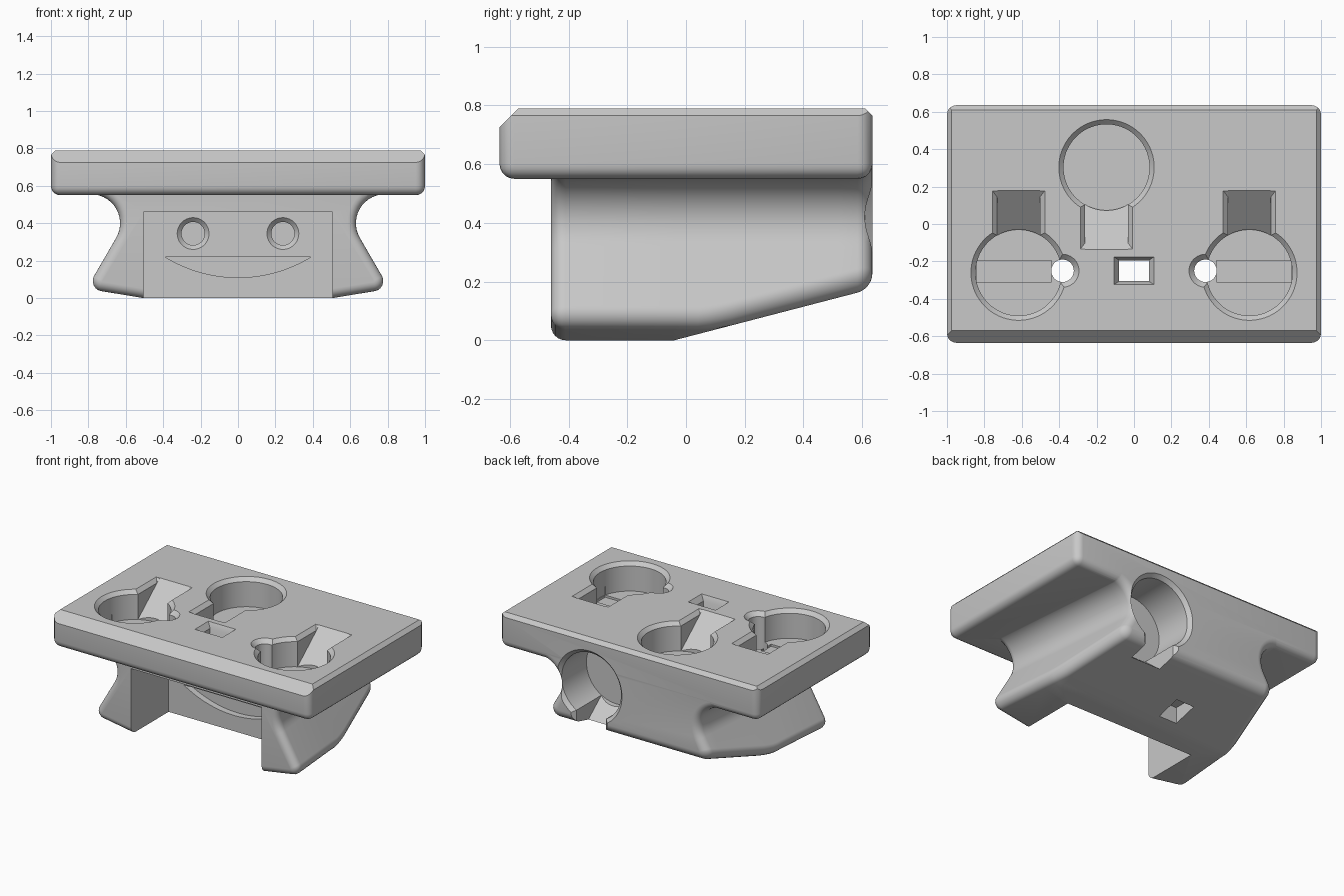
import bpy, bmesh
from math import sin, cos, pi, radians, sqrt, tan
from mathutils import Matrix, Vector

cube = bpy.data.objects.get("Cube")
if cube:
    bpy.data.objects.remove(cube)

grey = bpy.data.materials.new("plain grey")
grey.use_nodes = True
colour = (0.58, 0.58, 0.58, 1)
grey.diffuse_color = colour
grey.node_tree.nodes["Principled BSDF"].inputs["Base Color"].default_value = colour


def finish(name, bm):
    bmesh.ops.recalc_face_normals(bm, faces=bm.faces)
    mesh = bpy.data.meshes.new(name)
    bm.to_mesh(mesh)
    bm.free()
    mesh.materials.append(grey)
    obj = bpy.data.objects.new(name, mesh)
    bpy.context.collection.objects.link(obj)
    return obj


def box(low, high):
    bm = bmesh.new()
    bmesh.ops.create_cube(bm, size=1)
    low, high = Vector(low), Vector(high)
    for v in bm.verts:
        v.co = (low + high) / 2 + v.co * (high - low)
    return bm


def loft(sections, matrix=Matrix()):
    """Skin a list of equally long closed outlines and cap both ends."""
    bm = bmesh.new()
    loops = [[bm.verts.new(p) for p in s] for s in sections]
    n = len(loops[0])
    for a, b in zip(loops, loops[1:]):
        for i in range(n):
            j = (i + 1) % n
            bm.faces.new((a[i], a[j], b[j], b[i]))
    bm.faces.new(loops[0])
    bm.faces.new(loops[-1])
    bm.transform(matrix)
    return bm


def turned(rings, matrix, sides):
    """Solid of revolution from (radius, height) pairs."""
    angles = [2 * pi * (i + 0.5) / sides for i in range(sides)]
    return loft([[(r * cos(t), r * sin(t), z) for t in angles] for r, z in rings], matrix)


def frame(origin, up, forward):
    z, y = Vector(up), Vector(forward)
    rot = Matrix((y.cross(z), y, z)).transposed().to_4x4()
    return Matrix.Translation(origin) @ rot


def slice_off(bm, point, normal):
    geom = bm.verts[:] + bm.edges[:] + bm.faces[:]
    bmesh.ops.bisect_plane(bm, geom=geom, plane_co=point, plane_no=normal, clear_outer=True)
    bmesh.ops.holes_fill(bm, edges=[e for e in bm.edges if e.is_boundary])
    bmesh.ops.recalc_face_normals(bm, faces=bm.faces)


def boolean(target, other, operation):
    mod = target.modifiers.new("join", 'BOOLEAN')
    mod.operation = operation
    mod.solver = 'EXACT'
    mod.object = other
    bpy.ops.object.select_all(action='DESELECT')
    bpy.context.view_layer.objects.active = target
    target.select_set(True)
    bpy.ops.object.modifier_apply(modifier=mod.name)
    bpy.data.objects.remove(other)


# Top plate: rounded sides and underside, chamfered top, larger chamfer in front
TOP, BACK, UNDER = 0.79, 0.635, 0.55
bm = box((-1, -BACK, UNDER), (1, BACK, TOP))
low_edges = [e for e in bm.edges if min(v.co.z for v in e.verts) < 0.6]
bmesh.ops.bevel(bm, geom=low_edges, offset=0.05, offset_type='OFFSET', segments=5,
                profile=0.5, affect='EDGES', clamp_overlap=True)
for point, normal in [((0, BACK, TOP - 0.025), (0, 1, 1)), ((1, 0, TOP - 0.025), (1, 0, 1)),
                      ((-1, 0, TOP - 0.025), (-1, 0, 1)), ((0, -BACK, TOP - 0.065), (0, -1, 1))]:
    slice_off(bm, point, normal)
body = finish("holder_body", bm)


# Base cross-section: flared foot with a rounded toe, and a concave grip above
def fillet(corner, before, after, radius, steps=8):
    d1, d2 = (before - corner).normalized(), (after - corner).normalized()
    half = d1.angle(d2) / 2
    centre = corner + (d1 + d2).normalized() * radius / sin(half)
    a = corner + d1 * radius / tan(half) - centre
    b = corner + d2 * radius / tan(half) - centre
    return [centre + a.lerp(b, i / steps).normalized() * radius for i in range(steps + 1)]


def outline(floor, narrowing):
    arc = []
    for i in range(15):
        t = radians(211 - 121 * i / 14)
        arc.append(Vector((0.79 - narrowing + 0.155 * cos(t), 0.4 + 0.155 * sin(t))))
    toe_z = max(floor, 0.05)
    toe = Vector((arc[0].x + 0.58 * (arc[0].y - toe_z), toe_z))
    flat = Vector((min(0.505 + floor / 0.17, toe.x - 0.12), floor))
    side = [flat] + fillet(toe, flat, arc[0], 0.055) + arc
    side += [Vector((0.85, 0.555)), Vector((0.85, 0.7))]
    return side + [Vector((-p.x, p.y)) for p in reversed(side)]


def inset(points, amount):
    result = []
    for i, p in enumerate(points):
        d1 = (p - points[i - 1]).normalized()
        d2 = (points[(i + 1) % len(points)] - p).normalized()
        n1, n2 = Vector((-d1.y, d1.x)), Vector((-d2.y, d2.x))
        result.append(p + (n1 + n2) * amount / (1 + n1.dot(n2)))
    return result


# Base: sections narrowing to the back, with rounded ends and a rising underside
FRONT, REAR, ROUND = -0.46, BACK - 0.0005, 0.05
ends = [(ROUND * (1 - cos(a)), ROUND * (1 - sin(a))) for a in [radians(15 * i) for i in range(7)]]
stations = [(FRONT + d, shrink) for d, shrink in ends] + [(-0.04, 0)]
stations += [(0.04 * i, 0) for i in range(1, 14)]
stations += [(REAR - d, shrink) for d, shrink in reversed(ends)]
sections = []
for y, shrink in stations:
    narrowing = 0.1 * (y - FRONT) / (REAR - FRONT)
    shape = inset(outline(max(0, (y + 0.04) * 0.26), narrowing), shrink)
    sections.append([(p.x, y, p.y) for p in shape])
boolean(body, finish("base", loft(sections)), 'UNION')


def cut(bm):
    cutter = finish("cutter", bm)
    cutter.hide_render = True
    boolean(body, cutter, 'DIFFERENCE')


def countersunk(matrix, radius, rim, depth, sides=48):
    c = rim - radius
    cut(turned([(radius, -depth), (radius, -c), (rim + 0.04, 0.04)], matrix, sides))


def keyhole(origin, up, forward, depth=0.2):
    """Round socket with a chamfered, ramped notch leading out of it."""
    m = frame(origin, up, forward)
    countersunk(m, 0.23, 0.255, depth, 64)
    floor = 0.001 - depth
    ramp = [(0, floor), (0.2, floor), (0.44, 0), (0.5, 0.05), (0, 0.05)]
    cut(loft([[(x, y, z) for y, z in ramp] for x in (-0.114, 0.114)], m))
    lip = []
    for y, d in [(0.1, 0.025), (0.405, 0.025), (0.437, 0.001)]:
        lip.append([(d - 0.14, y, -d), (0.14 - d, y, -d), (0.17, y, 0.03), (-0.17, y, 0.03)])
    cut(loft(lip, m))


# Front recess under the plate
cut(box((-0.505, -0.8, -0.1), (0.505, -0.045, 0.46)))

# Sockets in the top and back
Z, Y = Vector((0, 0, 1)), Vector((0, 1, 0))
for s in (-1, 1):
    keyhole((0.617 * s, -0.26, TOP), Z, Y)
keyhole((-0.147, 0.303, TOP), Z, -Y)
keyhole((0.305, BACK, 0.45), Y, -Z, 0.3)

# Cable holes, cable grooves and round eye holes
for s in (-1, 1):
    countersunk(frame((0.382 * s, -0.25, TOP), Z, Y), 0.06, 0.088, 0.4)
    xs = sorted((0.44 * s, 0.842 * s))
    cut(box((xs[0], -0.31, 0.575), (xs[1], -0.195, 0.65)))
    countersunk(frame((0.24 * s, -0.045, 0.345), -Y, Z), 0.062, 0.085, 0.1)

# Rectangular slot in the plate
slot = Matrix.Translation((0, -0.25, TOP)) @ Matrix.Diagonal((1, 0.7, 1, 1))
countersunk(slot, 0.08 * sqrt(2), 0.106 * sqrt(2), 0.4, 4)

# Engraved smile on the recess wall
radius, reach = 0.746, radians(31.5)
bend = [-reach + 2 * reach * i / 32 for i in range(33)]
cut(loft([[(radius * sin(t), y, 0.856 - radius * cos(t)) for t in bend] for y in (-0.08, 0)]))

# Small opening in the sloped underside
cut(box((-0.23, 0.14, -0.1), (-0.09, 0.31, 0.16)))

bpy.ops.object.select_all(action='DESELECT')
body.select_set(True)
bpy.context.view_layer.objects.active = body
bpy.ops.object.shade_smooth_by_angle(angle=radians(28))
